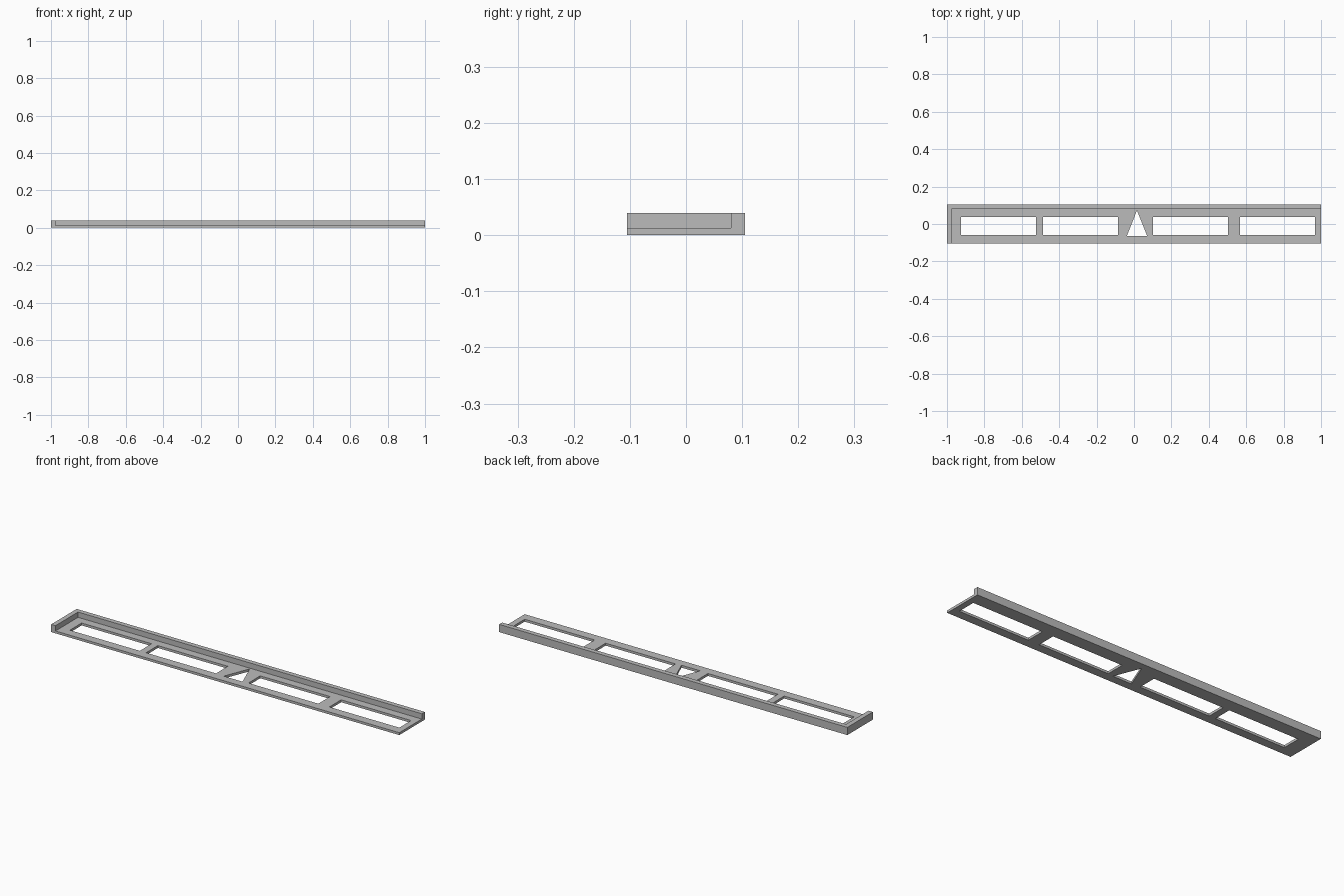
import bpy
import bmesh

if "Cube" in bpy.data.objects:
    bpy.data.objects.remove(bpy.data.objects["Cube"], do_unlink=True)

WIDTH, DEPTH, HEIGHT = 1.0, 0.105, 0.04   # half width, half depth, full height
PLATE, RIM = 0.0125, 0.025                # floor thickness, rim thickness

grey = bpy.data.materials.new("plain_grey")
grey.use_nodes = True
colour = (0.5, 0.5, 0.5, 1)
grey.diffuse_color = colour
grey.node_tree.nodes["Principled BSDF"].inputs["Base Color"].default_value = colour


def prism(name, outline, z0, z1):
    """Extrude a flat outline from z0 up to z1."""
    bm = bmesh.new()
    base = bm.faces.new([bm.verts.new((x, y, z0)) for x, y in outline])
    top = bmesh.ops.extrude_face_region(bm, geom=[base])["geom"]
    verts = [v for v in top if isinstance(v, bmesh.types.BMVert)]
    bmesh.ops.translate(bm, verts=verts, vec=(0, 0, z1 - z0))
    bmesh.ops.recalc_face_normals(bm, faces=bm.faces)
    mesh = bpy.data.meshes.new(name)
    bm.to_mesh(mesh)
    bm.free()
    mesh.materials.append(grey)
    obj = bpy.data.objects.new(name, mesh)
    bpy.context.collection.objects.link(obj)
    return obj


def rect(x0, x1, y0, y1):
    return [(x0, y0), (x1, y0), (x1, y1), (x0, y1)]


# Solid block that becomes the tray
tray = prism("slotted_tray", rect(-WIDTH, WIDTH, -DEPTH, DEPTH), 0, HEIGHT)

# Recess that leaves a rim along the back and the -x end
cutters = [prism("recess_cutter",
                 rect(-WIDTH + RIM, WIDTH + 0.1, -DEPTH - 0.1, DEPTH - RIM),
                 PLATE, HEIGHT + 0.1)]

# Four long slots and the triangular opening through the floor
for x in (-0.925, -0.487, 0.101, 0.566):
    cutters.append(prism("slot_cutter", rect(x, x + 0.402, -0.059, 0.038), -0.1, 0.1))
cutters.append(prism("triangle_cutter", [(-0.038, -0.063), (0.07, -0.063), (0.016, 0.073)],
                     -0.1, 0.1))

# Apply the cuts and discard the cutters
bpy.context.view_layer.objects.active = tray
for cutter in cutters:
    cutter.hide_render = True
    cut = tray.modifiers.new("cut", "BOOLEAN")
    cut.operation = "DIFFERENCE"
    cut.solver = "EXACT"
    cut.object = cutter
    bpy.ops.object.modifier_apply(modifier=cut.name)
    bpy.data.objects.remove(cutter, do_unlink=True)
